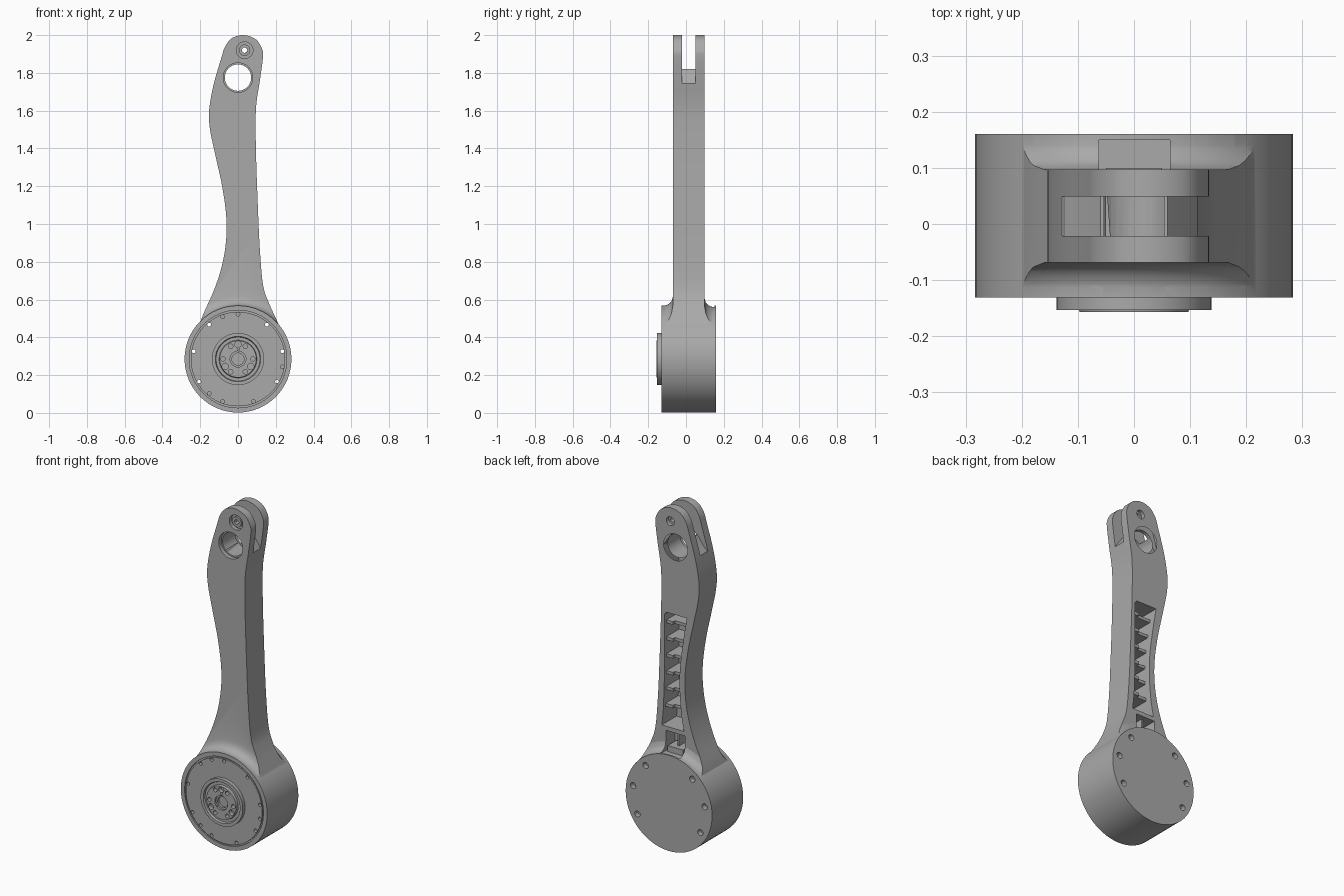
import bpy, bmesh
from math import sin, cos, pi, radians, sqrt
from mathutils import Vector

if "Cube" in bpy.data.objects:
    bpy.data.objects.remove(bpy.data.objects["Cube"])

grey = bpy.data.materials.new("machined_grey")
grey.use_nodes = True
grey.diffuse_color = (0.4, 0.4, 0.4, 1)
grey.node_tree.nodes["Principled BSDF"].inputs["Base Color"].default_value = (0.4, 0.4, 0.4, 1)

HUB_Z = 0.285          # height of the joint axis
ARM = (-0.069, 0.097)  # front and back of the arm
DRUM = (-0.131, 0.16)  # front and back of the joint housing


def finish(name, bm):
    bmesh.ops.recalc_face_normals(bm, faces=bm.faces)
    mesh = bpy.data.meshes.new(name)
    bm.to_mesh(mesh)
    bm.free()
    mesh.materials.append(grey)
    ob = bpy.data.objects.new(name, mesh)
    bpy.context.collection.objects.link(ob)
    return ob


def prism(name, outline, y0, y1):
    """Extrude an (x, z) outline from y0 to y1."""
    bm = bmesh.new()
    face = bm.faces.new([bm.verts.new((x, y0, z)) for x, z in outline])
    new = bmesh.ops.extrude_face_region(bm, geom=[face])["geom"]
    verts = [v for v in new if isinstance(v, bmesh.types.BMVert)]
    bmesh.ops.translate(bm, verts=verts, vec=(0, y1 - y0, 0))
    return finish(name, bm)


def lathe(name, profile, x=0, z=HUB_Z, sides=64):
    """Turn a closed (radius, y) profile about an axis along y."""
    bm = bmesh.new()
    rings = []
    for r, y in profile:
        if r == 0:
            rings.append([bm.verts.new((x, y, z))] * sides)
        else:
            rings.append([bm.verts.new((x + r * cos(2 * pi * i / sides), y, z + r * sin(2 * pi * i / sides)))
                          for i in range(sides)])
    for a, b in zip(rings, rings[1:]):
        for i in range(sides):
            j = (i + 1) % sides
            corners = list(dict.fromkeys([a[i], a[j], b[j], b[i]]))
            bm.faces.new(corners)
    return finish(name, bm)


def drill(x, z, r, y0, y1, sides=20):
    return lathe("drill", [(0, y0), (r, y0), (r, y1), (0, y1)], x, z, sides)


def box(x0, x1, y0, y1, z0, z1, name="box"):
    return prism(name, [(x0, z0), (x1, z0), (x1, z1), (x0, z1)], y0, y1)


def combine(ob, other, operation):
    mod = ob.modifiers.new("cut", "BOOLEAN")
    mod.operation, mod.solver, mod.object = operation, "EXACT", other
    bpy.context.view_layer.objects.active = ob
    bpy.ops.object.modifier_apply(modifier=mod.name)
    bpy.data.objects.remove(other)


def cut(ob, *cutters):
    for c in cutters:
        combine(ob, c, "DIFFERENCE")


def spline(points, steps=5):
    """Smooth curve through the points."""
    p = [Vector(q) for q in points]
    p = [2 * p[0] - p[1]] + p + [2 * p[-1] - p[-2]]
    out = []
    for a, b, c, d in zip(p, p[1:], p[2:], p[3:]):
        for k in range(steps):
            t = k / steps
            out.append(0.5 * (2 * b + (c - a) * t + (2 * a - 5 * b + 4 * c - d) * t * t
                              + (3 * b - a - 3 * c + d) * t ** 3))
    return [tuple(v) for v in out + [p[-2]]]


def smooth(ob):
    bpy.ops.object.select_all(action="DESELECT")
    ob.select_set(True)
    bpy.context.view_layer.objects.active = ob
    bpy.ops.object.shade_smooth_by_angle(angle=radians(28))


# Arm outline, from the lower left over the rounded tip to the lower right
outline = spline([
    (-0.22, 0.42), (-0.185, 0.52), (-0.127, 0.65), (-0.085, 0.78), (-0.063, 0.915), (-0.063, 1.05),
    (-0.085, 1.205), (-0.12, 1.365), (-0.148, 1.5), (-0.153, 1.6), (-0.13, 1.735), (-0.088, 1.88),
    (-0.068, 1.94), (-0.03, 1.985), (0.032, 2.0), (0.095, 1.977), (0.128, 1.925), (0.132, 1.88),
    (0.116, 1.76), (0.095, 1.61), (0.095, 1.39), (0.106, 1.07), (0.116, 0.86), (0.132, 0.68),
    (0.16, 0.59), (0.21, 0.48), (0.235, 0.42)])
outline += [(0.1, 0.25), (-0.1, 0.25)]
body = prism("leg_body", outline, *ARM)

# Coves that blend the arm into the housing on both faces
for y_arm, y_drum in zip(ARM, DRUM):
    cove = [(0, y_drum * 0.98)]
    for i in range(9):
        t = i / 8
        cove.append((0.281 + 0.05 * (1 - sqrt(1 - t * t)), y_drum * 0.98 + t * (y_arm - y_drum * 0.98)))
    cove += [(0.331, 0.01), (0, 0.01)]
    blend = lathe("blend", cove)
    combine(blend, prism("trim", outline, -0.2, 0.2), "INTERSECT")
    combine(body, blend, "UNION")

# Round joint housing
y0, y1 = DRUM
combine(body, lathe("housing", [(0, y0), (0.283, y0), (0.283, y1), (0, y1)]), "UNION")
cut(body, lathe("groove", [(0.25, y0 - 0.01), (0.258, y0 - 0.01), (0.258, y0 + 0.008),
                           (0.25, y0 + 0.008), (0.25, y0 - 0.01)]))

# Screw holes round the housing: some blind, some right through
for angle in (90, 110, 230, 250, 290, 350):
    a = radians(angle)
    cut(body, drill(0.238 * cos(a), HUB_Z + 0.238 * sin(a), 0.01, y0 - 0.02, y0 + 0.03, 12))
for angle in (10, 50, 130, 170, 210, 330):
    a = radians(angle)
    x, z = 0.238 * cos(a), HUB_Z + 0.238 * sin(a)
    cut(body, drill(x, z, 0.01, -0.3, 0.3, 12), drill(x, z, 0.018, y1 - 0.03, 0.3, 16))

# Fork slot at the tip, with an arched floor
slot = [(-0.3, 1.74), (-0.125, 1.74), (-0.1, 1.765), (-0.06, 1.82), (0.06, 1.82), (0.1, 1.765),
        (0.115, 1.74), (0.3, 1.74), (0.3, 2.1), (-0.3, 2.1)]
cut(body, prism("slot", slot, -0.021, 0.049))

# Bearing bore and pivot pin hole, counterbored on both faces
PIN = (0.035, 1.92)
cut(body, drill(0, 1.775, 0.07, -0.3, 0.3, 40),
    drill(0, 1.775, 0.078, -0.3, -0.045, 40), drill(0, 1.775, 0.078, 0.073, 0.3, 40),
    drill(*PIN, 0.014, -0.3, 0.3, 16),
    drill(*PIN, 0.044, -0.3, -0.045, 32), drill(*PIN, 0.026, 0.075, 0.3, 24))

# Lightening pocket in the back of the arm, and the cable channel under it
pocket = spline([(-0.055, 0.7), (-0.037, 0.8), (-0.026, 0.95), (-0.03, 1.08), (-0.048, 1.22), (-0.073, 1.375)])
pocket += [(0.06, 1.375), (0.073, 1.36), (0.073, 1.0), (0.08, 0.8), (0.09, 0.7)]
cut(body, prism("pocket", pocket, -0.04, 0.3),
    box(-0.062, 0.064, 0.01, 0.15, 0.555, 0.675),
    box(-0.062, 0.064, 0.14, 0.3, 0.569, 0.675))
smooth(body)

# Cross ribs in the pocket, slightly below the surface
for z in (1.31, 1.21, 1.11, 1.01, 0.915, 0.815):
    left = -0.035 - max(0, z - 1.05) * 0.13
    box(left, 0.08, -0.045, 0.06, z - 0.009, z + 0.009, "pocket_rib")
    box(0.03, 0.08, 0.05, 0.078, z - 0.009, z + 0.009, "rib_step")

# Cable connector in the channel
box(-0.05, 0.05, 0.02, 0.1, 0.55, 0.59, "cable_connector")
box(-0.004, 0.006, 0.005, 0.07, 0.55, 0.68, "channel_divider")

# Pin bushing standing in the front counterbore
smooth(lathe("pin_bushing", [(0.014, -0.04), (0.014, -0.062), (0.03, -0.062), (0.03, -0.04), (0.014, -0.04)],
             *PIN, 32))

# Output hub on the front, stepped, with a ring of holes
hub = lathe("output_hub", [(0, -0.12), (0.138, -0.12), (0.138, -0.153), (0.12, -0.153), (0.116, -0.142),
                           (0.1, -0.142), (0.097, -0.157), (0, -0.157)])
cut(hub, drill(0, HUB_Z, 0.042, -0.3, -0.145, 32), drill(0, HUB_Z, 0.032, -0.3, -0.128, 32))
for angle in (0, 60, 90, 120, 180, 210, 240, 300, 330):
    a = radians(angle)
    r = 0.017 if angle in (90, 210, 330) else 0.012
    cut(hub, drill(0.078 * cos(a), HUB_Z + 0.078 * sin(a), r, -0.3, -0.132, 16))
smooth(hub)
